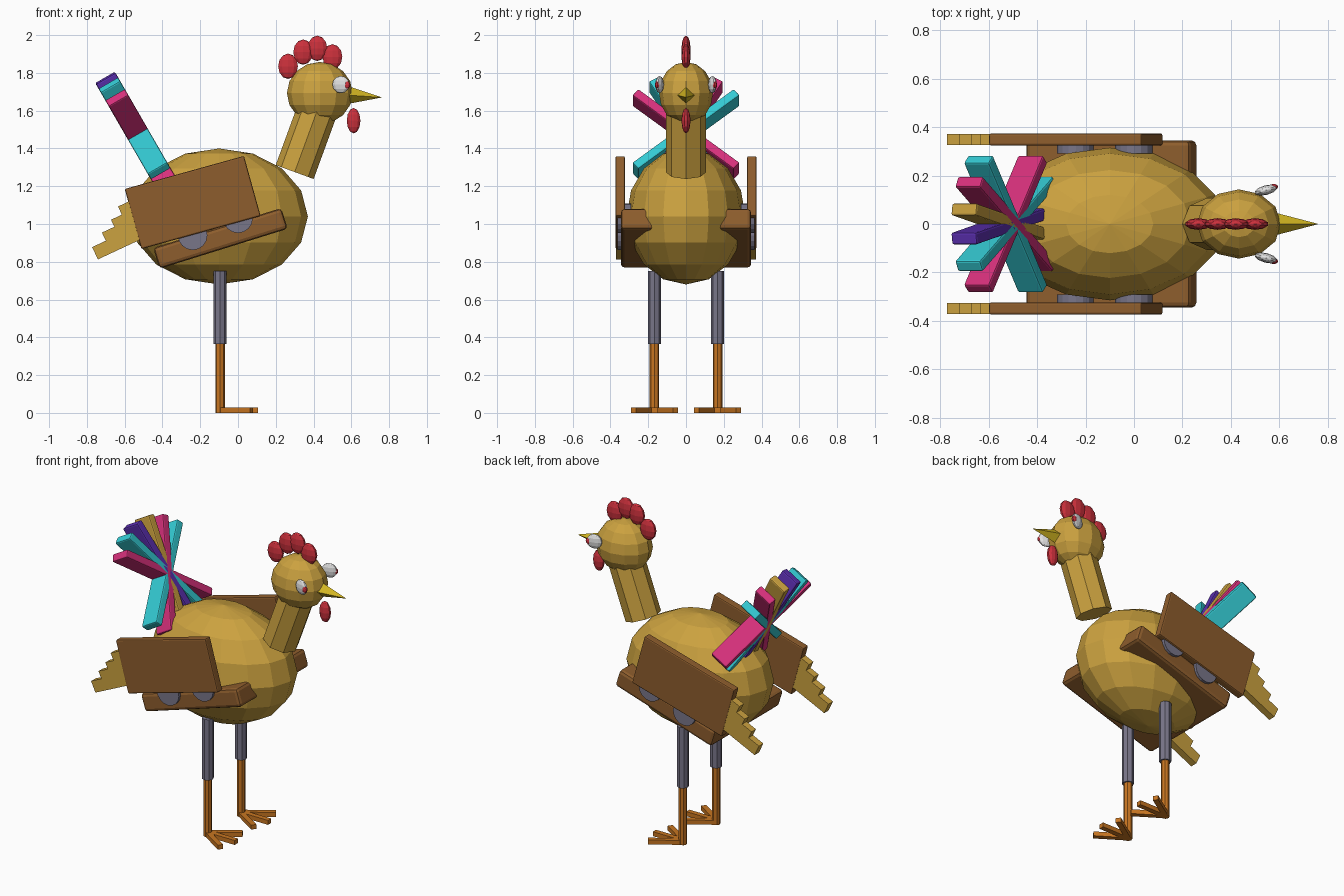
import bpy, bmesh
from math import radians
from mathutils import Matrix, Vector, Euler

if "Cube" in bpy.data.objects:
    bpy.data.objects.remove(bpy.data.objects["Cube"], do_unlink=True)


def material(name, r, g, b):
    m = bpy.data.materials.new(name)
    m.use_nodes = True
    m.diffuse_color = (r, g, b, 1)
    bsdf = next(n for n in m.node_tree.nodes if n.type == 'BSDF_PRINCIPLED')
    bsdf.inputs["Base Color"].default_value = (r, g, b, 1)
    bsdf.inputs["Roughness"].default_value = 0.7
    return m


gold = material("golden plumage", 0.60, 0.36, 0.05)
brown = material("brown wood", 0.27, 0.11, 0.026)
orange = material("orange leg", 0.58, 0.18, 0.015)
grey = material("grey metal", 0.19, 0.18, 0.25)
red = material("red comb", 0.60, 0.03, 0.045)
white = material("eye white", 0.75, 0.75, 0.75)
yellow = material("beak yellow", 0.65, 0.47, 0.015)
cyan = material("cyan feather", 0.035, 0.60, 0.66)
pink = material("pink feather", 0.68, 0.03, 0.20)
purple = material("purple feather", 0.11, 0.03, 0.45)


def finish(bm, name, mat, loc, rot=None, bevel=0):
    me = bpy.data.meshes.new(name)
    bm.to_mesh(me)
    bm.free()
    me.materials.append(mat)
    ob = bpy.data.objects.new(name, me)
    ob.matrix_world = Matrix.Translation(loc) @ (rot or Matrix()).to_4x4()
    bpy.context.scene.collection.objects.link(ob)
    if bevel:
        mod = ob.modifiers.new("edge bevel", 'BEVEL')
        mod.width = bevel
        mod.segments = 2
    return ob


def box(name, mat, loc, size, rot=None, bevel=0):
    bm = bmesh.new()
    bmesh.ops.create_cube(bm, size=1, matrix=Matrix.Diagonal((*size, 1)))
    return finish(bm, name, mat, loc, rot, bevel)


def ball(name, mat, loc, radii, segments=10, rings=6, rot=None):
    bm = bmesh.new()
    bmesh.ops.create_uvsphere(bm, u_segments=segments, v_segments=rings,
                              radius=1, matrix=Matrix.Diagonal((*radii, 1)))
    return finish(bm, name, mat, loc, rot)


def rod(name, mat, start, end, r1, r2, sides=8):
    a, b = Vector(start), Vector(end)
    bm = bmesh.new()
    bmesh.ops.create_cone(bm, cap_ends=True, segments=sides,
                          radius1=r1, radius2=r2, depth=(b - a).length)
    turn = (b - a).to_track_quat('Z', 'Y').to_matrix()
    return finish(bm, name, mat, (a + b) / 2, turn)


def turn(axis, degrees):
    return Matrix.Rotation(radians(degrees), 4, axis)


# Body, neck and head
ball("body", gold, (-0.1, 0, 1.04), (0.47, 0.315, 0.36), 16, 8)
rod("neck", gold, (0.30, 0, 1.275), (0.43, 0, 1.63), 0.107, 0.107)
ball("head", gold, (0.433, 0, 1.693), (0.174, 0.143, 0.165), 12, 8)
rod("beak", yellow, (0.57, 0, 1.683), (0.762, 0, 1.67), 0.05, 0.0, 4)
ball("wattle", red, (0.612, 0, 1.547), (0.038, 0.024, 0.067))

# Comb lobes
for x, z in ((0.265, 1.835), (0.345, 1.91), (0.42, 1.93), (0.50, 1.885)):
    ball("comb_lobe", red, (x, 0, z), (0.055, 0.024, 0.067))

# Tail fan: crossing feathers in one tilted plane
fan = (cyan, pink, gold, purple, cyan, pink)
for i, mat in enumerate(fan):
    box("tail_feather", mat, (-0.53, 0, 1.475), (0.12, 0.05, 0.70),
        turn('Y', -30) @ turn('X', -50 + 20 * i), 0.008)

# Lower wing board running through the body
box("wing_board", brown, (-0.093, 0, 0.924), (0.71, 0.69, 0.115),
    turn('Y', 17.3), 0.02) .matrix_world = (
        Matrix.Translation((-0.093, 0, 0.924)) @ turn('Y', -17.3))

# Parts repeated on both sides
for side, s in (("left", 1), ("right", -1)):
    # Eyes
    ball(side + "_eye", white, (0.545, s * 0.14, 1.738), (0.048, 0.02, 0.046),
         rot=turn('Z', s * 15))
    ball(side + "_pupil", red, (0.574, s * 0.151, 1.736), (0.021, 0.014, 0.021),
         rot=turn('Z', s * 15))

    # Wing panel, hinge discs and stepped feathers
    box(side + "_wing_panel", brown, (-0.24, s * 0.349, 1.114),
        (0.655, 0.05, 0.33), turn('Y', -15.5), 0.008)
    for x, z in ((-0.24, 0.94), (0.0, 1.03)):
        rod(side + "_hinge_disc", grey, (x, s * 0.29, z), (x, s * 0.362, z),
            0.078, 0.078, 16)
    for x, z in ((-0.62, 1.06), (-0.657, 0.99), (-0.705, 0.922), (-0.757, 0.845)):
        tilt = turn('Y', -25)
        middle = Vector((x, s * 0.349, z)) + tilt @ Vector((0.15, 0, 0))
        box(side + "_wing_feather", gold, middle, (0.30, 0.044, 0.072), tilt)

    # Legs and toes
    y = s * 0.167
    rod(side + "_upper_leg", grey, (-0.095, y, 0.365), (-0.095, y, 0.75), 0.035, 0.035)
    rod(side + "_lower_leg", orange, (-0.095, y, 0.0), (-0.095, y, 0.37), 0.025, 0.025)
    for angle in (-33, 0, 33):
        spin = turn('Z', angle)
        middle = Vector((-0.1, y, 0.014)) + spin @ Vector((0.1, 0, 0))
        box(side + "_toe", orange, middle, (0.21, 0.032, 0.028), spin)
